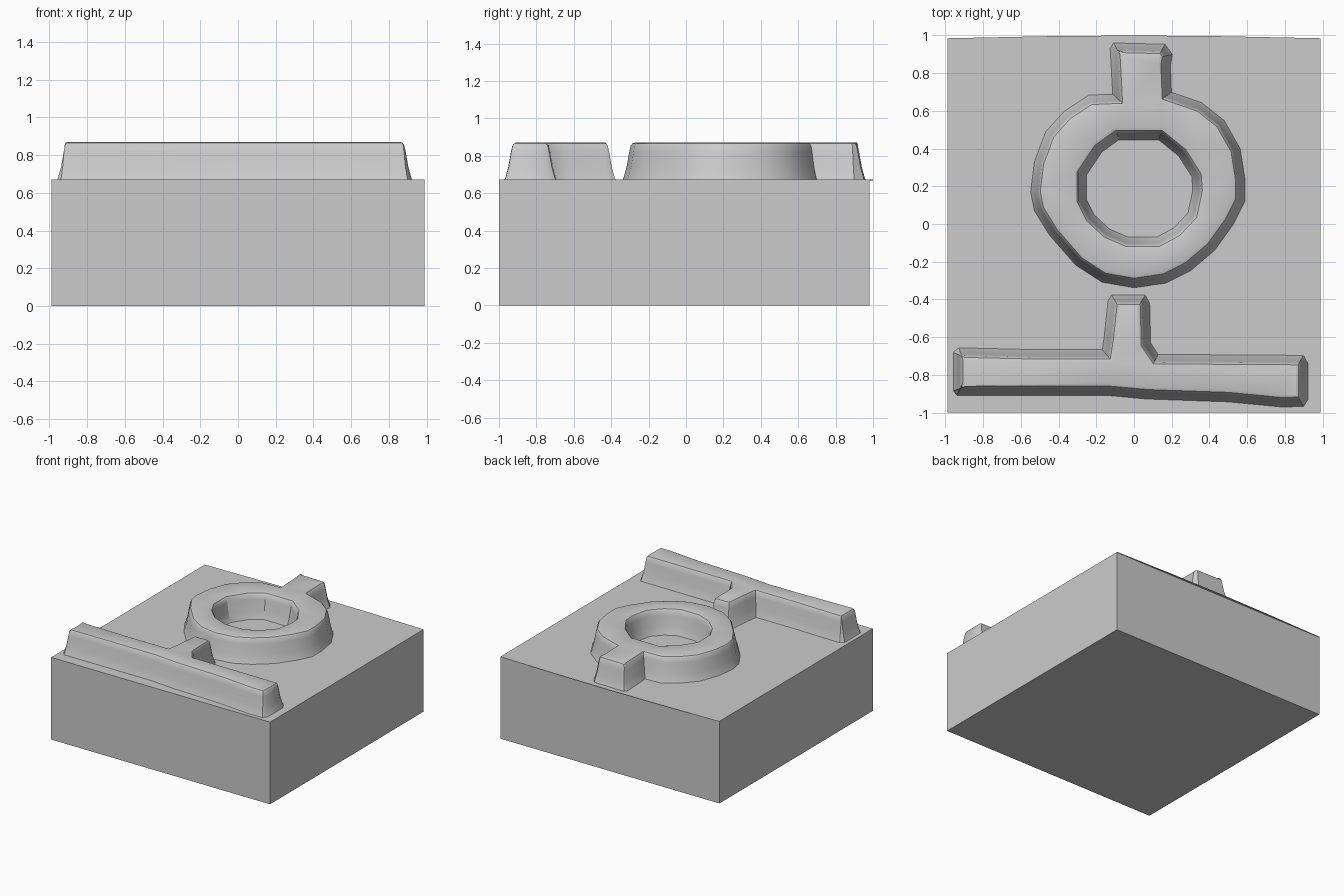
import bpy
import bmesh
import math
from mathutils import Vector

if "Cube" in bpy.data.objects:
    bpy.data.objects.remove(bpy.data.objects["Cube"])

grey = bpy.data.materials.new("stone grey")
grey.diffuse_color = (0.6, 0.6, 0.6, 1)
grey.use_nodes = True
grey.node_tree.nodes["Principled BSDF"].inputs["Base Color"].default_value = grey.diffuse_color

BASE, TOP = 0.672, 0.87
# inward step and height of each level of a sloped, round-shouldered wall
WALL = [(0.0, BASE - 0.004), (0.006, BASE + 0.01), (0.022, 0.74), (0.036, 0.82),
        (0.043, 0.852), (0.052, 0.865), (0.066, TOP)]


def offset(points, d):
    """Move a counter-clockwise outline inward by d."""
    out = []
    n = len(points)
    for i in range(n):
        a, b, c = (Vector(points[(i + k) % n]) for k in (-1, 0, 1))
        u, v = (b - a).normalized(), (c - b).normalized()
        n1, n2 = Vector((-u.y, u.x)), Vector((-v.y, v.x))
        m = (n1 + n2).normalized()
        out.append(b + m * d / max(0.5, m.dot(n1)))
    return out


def finish(name, bm, smooth):
    bmesh.ops.recalc_face_normals(bm, faces=bm.faces)
    mesh = bpy.data.meshes.new(name)
    bm.to_mesh(mesh)
    bm.free()
    obj = bpy.data.objects.new(name, mesh)
    bpy.context.collection.objects.link(obj)
    mesh.materials.append(grey)
    if smooth:
        bpy.context.view_layer.objects.active = obj
        obj.select_set(True)
        bpy.ops.object.shade_smooth_by_angle(angle=math.radians(32))
        obj.select_set(False)


def wall(bm, points, levels, sign=1):
    """Stack of outlines joined by quads; returns the (bottom, top) rim edges."""
    rings = [[bm.verts.new((p.x, p.y, z)) for p in offset(points, d * sign)]
             for d, z in levels]
    n = len(points)
    for lo, hi in zip(rings, rings[1:]):
        for i in range(n):
            j = (i + 1) % n
            bm.faces.new((lo[i], lo[j], hi[j], hi[i]))
    return [[bm.edges.get((r[i], r[(i + 1) % n])) for i in range(n)]
            for r in (rings[0], rings[-1])]


def relief(name, outline, hole=None, levels=WALL, smooth=True):
    """Raised solid with sloped walls and an optional tapered hole."""
    bm = bmesh.new()
    rims = wall(bm, outline, levels)
    if hole:
        inner = wall(bm, hole, levels, -1)
        rims = [a + b for a, b in zip(rims, inner)]
    for rim in rims:
        bmesh.ops.triangle_fill(bm, edges=rim, use_beauty=True, use_dissolve=False)
    finish(name, bm, smooth)


# Block body, with a thin top sheet whose back edge bows outward
body = [(-0.99, -1), (0.99, -1), (0.99, 0.982), (-0.99, 0.982)]
relief("block", body, levels=[(0, 0), (0, 0.668)], smooth=False)
sheet = body[:2] + [(0.99, 0.985), (0.45, 0.996), (0, 1), (-0.45, 0.996), (-0.99, 0.985)]
relief("top_sheet", sheet, levels=[(0, 0.668), (0, BASE)], smooth=False)

# Ring with a stub at the back
ring = [(-0.55, 0.17), (-0.53, 0.07), (-0.45, -0.06), (-0.31, -0.22), (-0.17, -0.31), (0, -0.34),
        (0.17, -0.315), (0.3, -0.25), (0.43, -0.14), (0.53, 0), (0.59, 0.12), (0.59, 0.24),
        (0.565, 0.4), (0.48, 0.55), (0.36, 0.645), (0.2, 0.7),
        (0.195, 0.84), (0.205, 0.9), (0.165, 0.955), (-0.11, 0.962), (-0.128, 0.93), (-0.115, 0.69),
        (-0.24, 0.685), (-0.37, 0.6), (-0.47, 0.49), (-0.53, 0.33)]
hole = [(-0.25, 0.26), (-0.25, 0.13), (-0.21, 0.05), (-0.13, -0.025), (-0.03, -0.068),
        (0.12, -0.068), (0.21, -0.02), (0.285, 0.06), (0.31, 0.18), (0.305, 0.25), (0.235, 0.36),
        (0.13, 0.445), (-0.08, 0.445), (-0.17, 0.38)]
relief("raised_ring", ring, hole)

# Long bar with a stem pointing at the ring
bar = [(-0.96, -0.885), (-0.94, -0.91), (-0.15, -0.91), (0.07, -0.93), (0.5, -0.945), (0.78, -0.972),
       (0.9, -0.97), (0.925, -0.93), (0.925, -0.74), (0.9, -0.695), (0.13, -0.69),
       (0.09, -0.63), (0.085, -0.42), (0.06, -0.375), (-0.12, -0.375), (-0.14, -0.41),
       (-0.16, -0.6), (-0.17, -0.665), (-0.5, -0.665), (-0.93, -0.655), (-0.96, -0.68)]
relief("raised_bar", bar)
